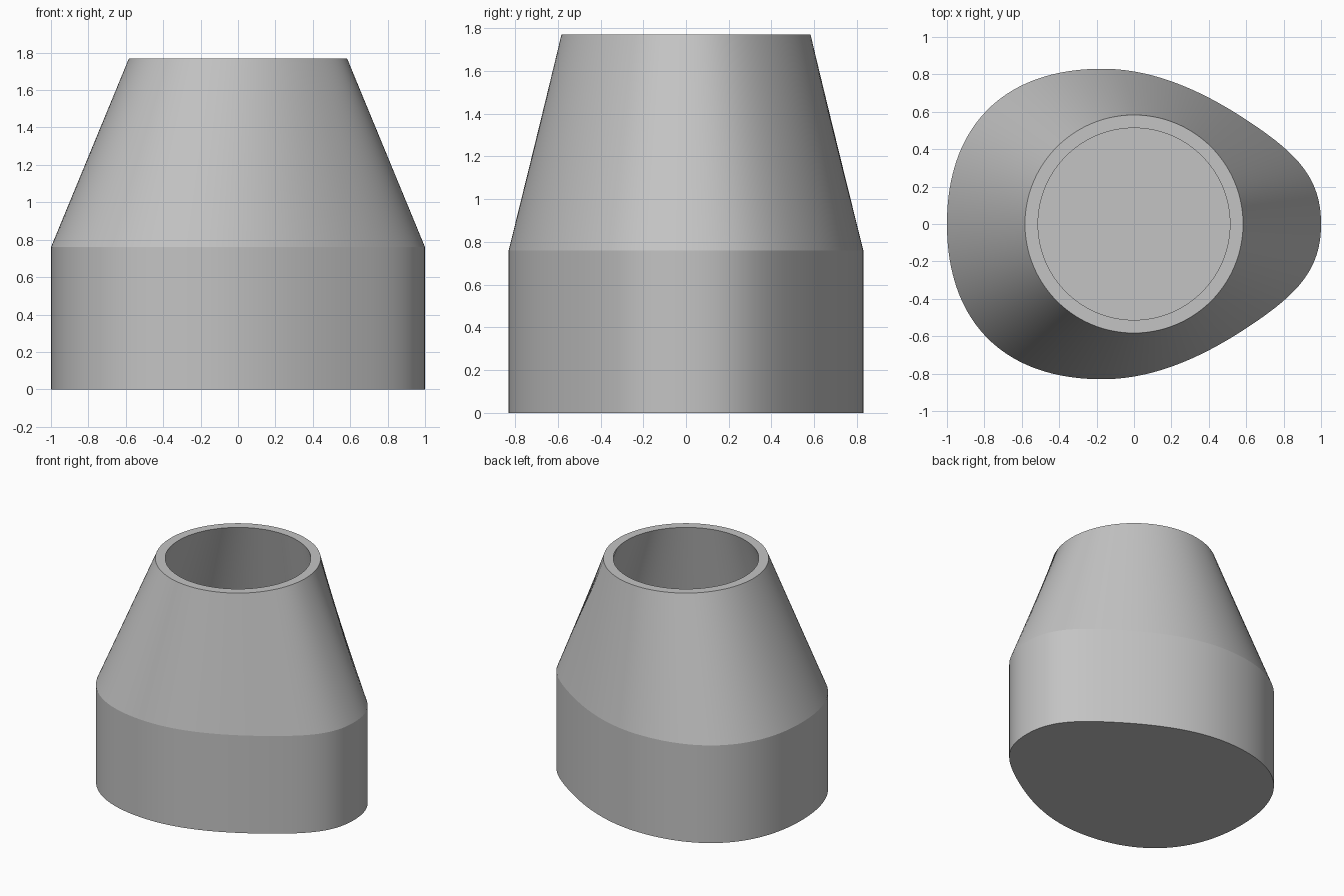
import bpy, bmesh, math
from mathutils import Vector
from mathutils.geometry import interpolate_bezier

cube = bpy.data.objects.get("Cube")
if cube:
    bpy.data.objects.remove(cube, do_unlink=True)

N = 240               # points round each ring
WALL = 0.07
SHOULDER, TOP = 0.76, 1.77
R_TOP = 0.583

# Half of the egg outline, from the blunt end to the narrow end
SEGMENTS = [
    ((-1, 0), (-1, 0.53), (-0.69, 0.83), (-0.17, 0.83)),
    ((-0.17, 0.83), (0.15, 0.83), (0.44, 0.67), (0.67, 0.51)),
    ((0.67, 0.51), (0.90, 0.35), (1, 0.22), (1, 0)),
]


def egg_outline():
    """Evenly spaced points, mirrored across the x axis."""
    dense = []
    for seg in SEGMENTS:
        dense += interpolate_bezier(*[Vector((x, y, 0)) for x, y in seg], 200)
    dist = [0.0]
    for a, b in zip(dense, dense[1:]):
        dist.append(dist[-1] + (b - a).length)
    half, j = [], 0
    for i in range(N // 2 + 1):
        d = dist[-1] * i / (N // 2)
        while j < len(dist) - 2 and dist[j + 1] < d:
            j += 1
        f = (d - dist[j]) / max(dist[j + 1] - dist[j], 1e-9)
        half.append(dense[j].lerp(dense[j + 1], min(f, 1)))
    mirrored = [Vector((p.x, -p.y, 0)) for p in half[-2:0:-1]]
    return (half + mirrored)[::-1]      # counter-clockwise


def inset(points, amount):
    result = []
    for i, p in enumerate(points):
        t = (points[(i + 1) % N] - points[i - 1]).normalized()
        result.append(p + Vector((-t.y, t.x, 0)) * amount)
    return result


def circle(radius):
    # Starts next to the blunt end, in step with the outline
    return [Vector((math.cos(a), math.sin(a), 0)) * radius
            for a in (math.pi + math.tau * (i + 1) / N for i in range(N))]


# Hollow body: outer wall, rim, inner wall and floor
outer = egg_outline()
inner = inset(outer, WALL)
sections = [(outer, 0), (outer, SHOULDER), (circle(R_TOP), TOP),
            (circle(R_TOP - WALL), TOP), (inner, SHOULDER), (inner, WALL)]

bm = bmesh.new()
rings = [[bm.verts.new((p.x, p.y, z)) for p in pts] for pts, z in sections]
for low, high in zip(rings, rings[1:]):
    for i in range(N):
        k = (i + 1) % N
        bm.faces.new((low[i], low[k], high[k], high[i]))
bm.faces.new(rings[0][::-1])
bm.faces.new(rings[-1])
bmesh.ops.recalc_face_normals(bm, faces=bm.faces)
mesh = bpy.data.meshes.new("adapter_body")
bm.to_mesh(mesh)
bm.free()
body = bpy.data.objects.new("adapter_body", mesh)
bpy.context.collection.objects.link(body)

# Plain grey
grey = bpy.data.materials.new("plain_grey")
grey.use_nodes = True
colour = (0.55, 0.55, 0.55, 1)
grey.diffuse_color = colour
grey.node_tree.nodes["Principled BSDF"].inputs["Base Color"].default_value = colour
mesh.materials.append(grey)

# Smooth walls with a crisp shoulder and rim
bpy.ops.object.select_all(action='DESELECT')
body.select_set(True)
bpy.context.view_layer.objects.active = body
bpy.ops.object.shade_smooth_by_angle(angle=math.radians(10))
